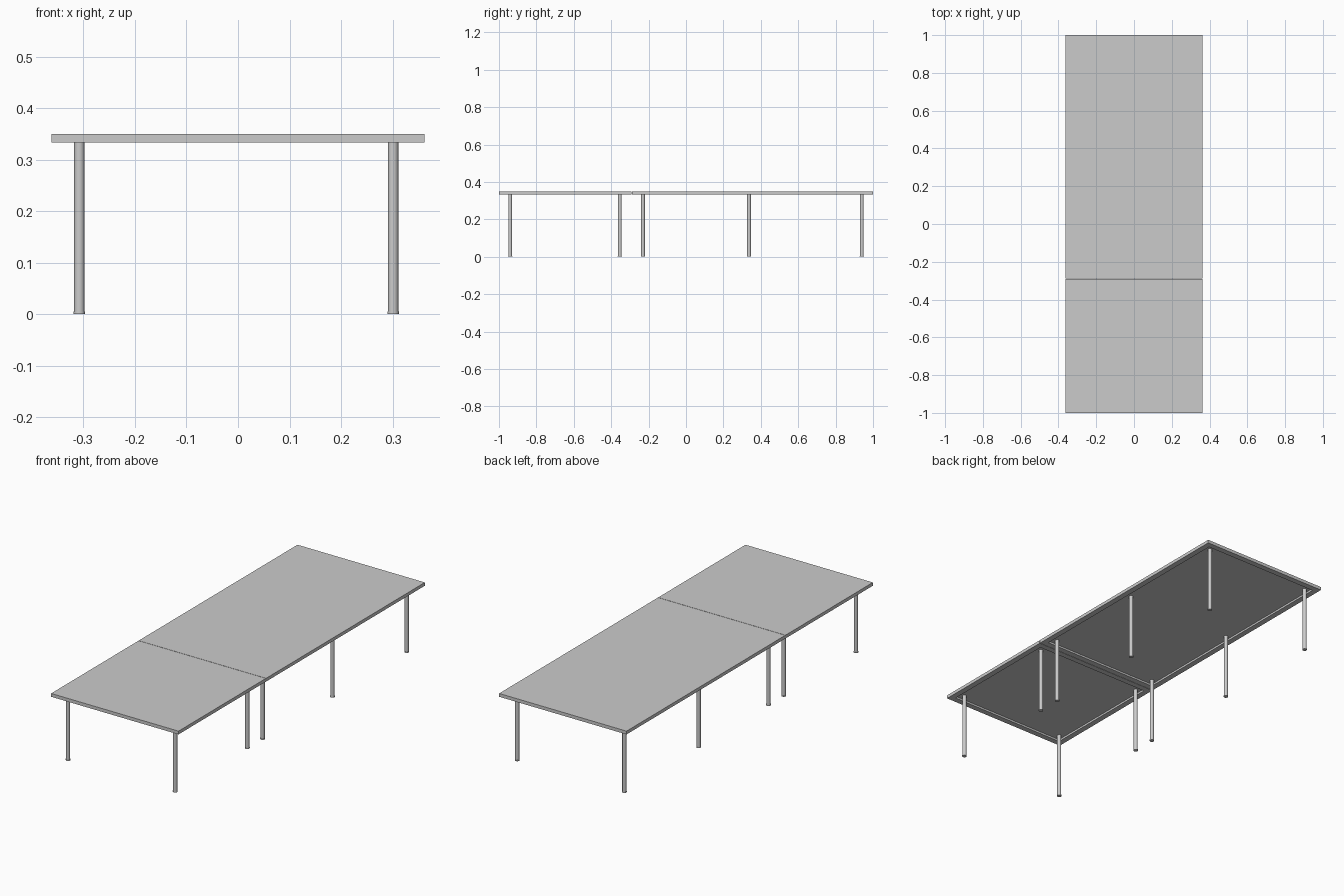
import bpy, bmesh
from mathutils import Matrix

if "Cube" in bpy.data.objects:
    bpy.data.objects.remove(bpy.data.objects["Cube"])

TOP, UNDER = 0.35, 0.333
HALF_W = 0.362


def finish(bm, name):
    mesh = bpy.data.meshes.new(name)
    bm.to_mesh(mesh)
    bm.free()
    obj = bpy.data.objects.new(name, mesh)
    bpy.context.collection.objects.link(obj)
    return obj


# Table panel: flat top with a rim around a recessed underside
def panel(name, y0, y1, rim=0.042, depth=0.01):
    bm = bmesh.new()
    m = Matrix.Translation((0, (y0 + y1) / 2, (TOP + UNDER) / 2)) @ Matrix.Diagonal(
        (2 * HALF_W, y1 - y0, TOP - UNDER, 1))
    bmesh.ops.create_cube(bm, size=1, matrix=m)
    bm.normal_update()
    under = min(bm.faces, key=lambda f: f.calc_center_median().z)
    bmesh.ops.inset_region(bm, faces=[under], thickness=rim)
    ext = bmesh.ops.extrude_discrete_faces(bm, faces=[under])
    for v in ext["faces"][0].verts:
        v.co.z += depth
    bmesh.ops.recalc_face_normals(bm, faces=bm.faces)
    finish(bm, name)


# Round leg with a slightly wider foot
def leg(name, x, y):
    bm = bmesh.new()
    for r, z0, z1 in ((0.0101, 0.005, UNDER + 0.01), (0.0113, 0.0, 0.005)):
        bmesh.ops.create_cone(bm, cap_ends=True, segments=24, radius1=r, radius2=r,
                              depth=z1 - z0, matrix=Matrix.Translation((x, y, (z0 + z1) / 2)))
    obj = finish(bm, name)
    bpy.ops.object.select_all(action='DESELECT')
    obj.select_set(True)
    bpy.context.view_layer.objects.active = obj
    bpy.ops.object.shade_smooth_by_angle()


# Short and long panels meeting at a fine seam
panel("short_table_top", -1.0, -0.291)
panel("long_table_top", -0.289, 1.0)

# Five pairs of legs
for part, y in (("short_front", -0.94), ("short_back", -0.354), ("long_front", -0.23),
                ("long_middle", 0.337), ("long_back", 0.94)):
    leg(part + "_left_leg", -0.308, y)
    leg(part + "_right_leg", 0.301, y)
